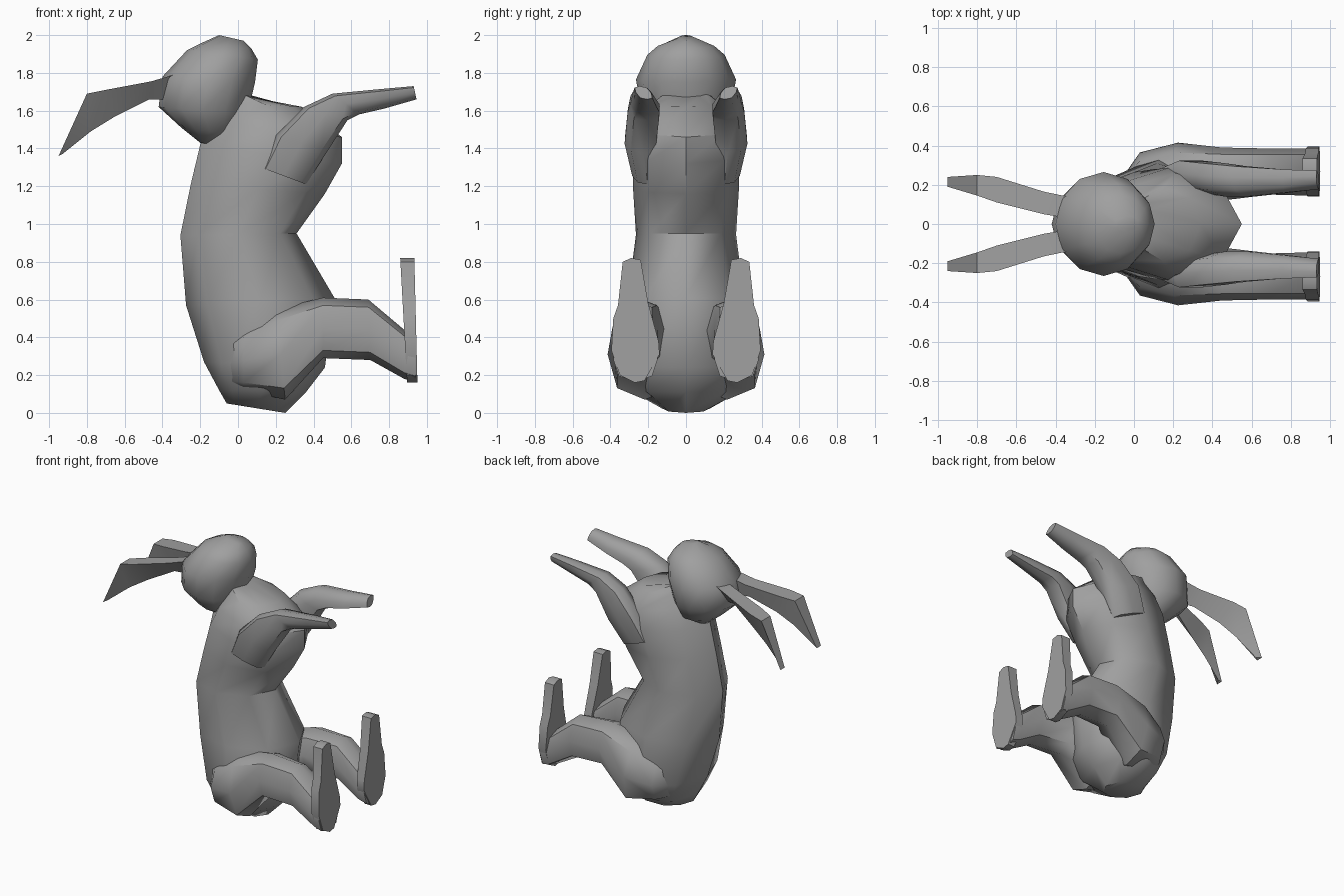
import bpy, bmesh, math
from mathutils import Vector

if "Cube" in bpy.data.objects:
    bpy.data.objects.remove(bpy.data.objects["Cube"])

fur = bpy.data.materials.new("grey_fur")
fur.diffuse_color = (0.35, 0.35, 0.35, 1)
fur.use_nodes = True
fur.node_tree.nodes["Principled BSDF"].inputs["Base Color"].default_value = fur.diffuse_color


def finish(name, bm, angle):
    bmesh.ops.recalc_face_normals(bm, faces=bm.faces)
    me = bpy.data.meshes.new(name)
    bm.to_mesh(me)
    bm.free()
    me.materials.append(fur)
    ob = bpy.data.objects.new(name, me)
    bpy.context.collection.objects.link(ob)
    bpy.ops.object.select_all(action='DESELECT')
    ob.select_set(True)
    bpy.context.view_layer.objects.active = ob
    bpy.ops.object.shade_smooth_by_angle(angle=math.radians(angle))
    return ob


def loft(name, stations, sides=8, power=1.0, angle=50, side=1, skew=0.0):
    """Skin rings, each given as (x1, z1, x2, z2, y_min, y_max)."""
    def squash(v):
        return math.copysign(abs(v) ** power, v) if abs(v) > 1e-6 else 0
    bm = bmesh.new()
    rings = []
    for x1, z1, x2, z2, ya, yb in stations:
        mid = Vector(((x1 + x2) / 2, side * (ya + yb) / 2, (z1 + z2) / 2))
        u = Vector(((x2 - x1) / 2, side * skew, (z2 - z1) / 2))
        v = Vector((0, side * (yb - ya) / 2, 0))
        ts = [2 * math.pi * i / sides for i in range(sides)]
        rings.append([bm.verts.new(mid + u * squash(math.cos(t)) + v * squash(math.sin(t)))
                      for t in ts])
    for a, b in zip(rings, rings[1:]):
        for i in range(sides):
            j = (i + 1) % sides
            bm.faces.new((a[i], a[j], b[j], b[i]))
    bm.faces.new(rings[0])
    bm.faces.new(rings[-1])
    return finish(name, bm, angle)


def centred(rows):
    return [(a, b, c, d, -w, w) for a, b, c, d, w in rows]


# Torso: back point, front point, half width
loft("torso", centred([
    (-0.06, 0.05, 0.25, 0.00, 0.13),
    (-0.10, 0.12, 0.36, 0.11, 0.29),
    (-0.18, 0.27, 0.46, 0.24, 0.35),
    (-0.275, 0.57, 0.51, 0.61, 0.31),
    (-0.305, 0.94, 0.31, 0.95, 0.265),
    (-0.25, 1.21, 0.46, 1.16, 0.28),
    (-0.20, 1.42, 0.55, 1.32, 0.285),
    (-0.13, 1.55, 0.55, 1.46, 0.26),
    (-0.04, 1.64, 0.34, 1.62, 0.19),
    (-0.10, 1.74, 0.10, 1.66, 0.10)]))

# Head
loft("head", centred([
    (-0.20, 1.43, -0.13, 1.42, 0.05),
    (-0.30, 1.51, 0.00, 1.47, 0.16),
    (-0.42, 1.62, 0.05, 1.58, 0.235),
    (-0.40, 1.78, 0.09, 1.75, 0.265),
    (-0.27, 1.92, 0.105, 1.87, 0.205),
    (-0.20, 1.955, 0.07, 1.93, 0.15),
    (-0.10, 2.00, 0.03, 1.97, 0.04)]), sides=12)


def ear(name, side):
    # x, z_top, x_low, z_low, y_inner, y_outer: wide top narrowing to a lower keel
    rows = [(-0.34, 1.79, -0.34, 1.66, 0.03, 0.14),
            (-0.46, 1.755, -0.47, 1.66, 0.05, 0.165),
            (-0.70, 1.71, -0.65, 1.57, 0.11, 0.24),
            (-0.80, 1.69, -0.78, 1.49, 0.145, 0.25),
            (-0.95, 1.36, -0.93, 1.37, 0.19, 0.24)]
    bm = bmesh.new()
    rings = []
    for x, z, xl, zl, yi, yo in rows:
        keel = yi + 0.25 * (yo - yi)
        rings.append([bm.verts.new(p) for p in
                      ((x, side * yi, z), (x, side * yo, z), (xl, side * keel, zl))])
    for a, b in zip(rings, rings[1:]):
        for i in range(3):
            j = (i + 1) % 3
            bm.faces.new((a[i], a[j], b[j], b[i]))
    bm.faces.new(rings[0])
    bm.faces.new(rings[-1])
    finish(name, bm, 45)


def foot(name, side):
    # Upright sole outline (y, z), thickened towards the ankle
    outline = [(0.24, 0.81), (0.29, 0.82), (0.335, 0.80), (0.36, 0.57), (0.385, 0.50),
               (0.395, 0.33), (0.35, 0.20), (0.27, 0.16), (0.22, 0.17), (0.14, 0.31),
               (0.145, 0.38), (0.20, 0.58)]
    bm = bmesh.new()
    front = [bm.verts.new((0.95 - 0.025 * (z - 0.16), side * y, z)) for y, z in outline]
    back = [bm.verts.new((0.895 - 0.055 * (z - 0.16), side * y, z)) for y, z in outline]
    bm.faces.new(front)
    bm.faces.new(back)
    for i in range(len(outline)):
        j = (i + 1) % len(outline)
        bm.faces.new((front[i], front[j], back[j], back[i]))
    finish(name, bm, 40)


for label, side in (("left", 1), ("right", -1)):
    ear(label + "_ear", side)
    foot(label + "_foot", side)
    # Arm from shoulder to paw: upper point, lower point, inner and outer y
    loft(label + "_arm", [
        (0.12, 1.30, 0.36, 1.21, 0.16, 0.285),
        (0.20, 1.47, 0.47, 1.38, 0.16, 0.325),
        (0.35, 1.62, 0.58, 1.55, 0.14, 0.31),
        (0.50, 1.69, 0.64, 1.58, 0.14, 0.295),
        (0.76, 1.715, 0.77, 1.61, 0.16, 0.275),
        (0.93, 1.73, 0.945, 1.66, 0.185, 0.265)],
        sides=8, power=0.7, side=side, skew=-0.02)
    # Leg from haunch to heel
    loft(label + "_leg", [
        (-0.09, 0.36, -0.04, 0.14, 0.04, 0.23),
        (0.03, 0.44, 0.03, 0.12, 0.02, 0.365),
        (0.20, 0.55, 0.25, 0.07, 0.02, 0.415),
        (0.45, 0.61, 0.45, 0.29, 0.12, 0.39),
        (0.69, 0.60, 0.70, 0.28, 0.15, 0.385),
        (0.88, 0.44, 0.88, 0.18, 0.145, 0.385),
        (0.94, 0.40, 0.94, 0.165, 0.15, 0.385)], sides=8, power=0.85, side=side)
